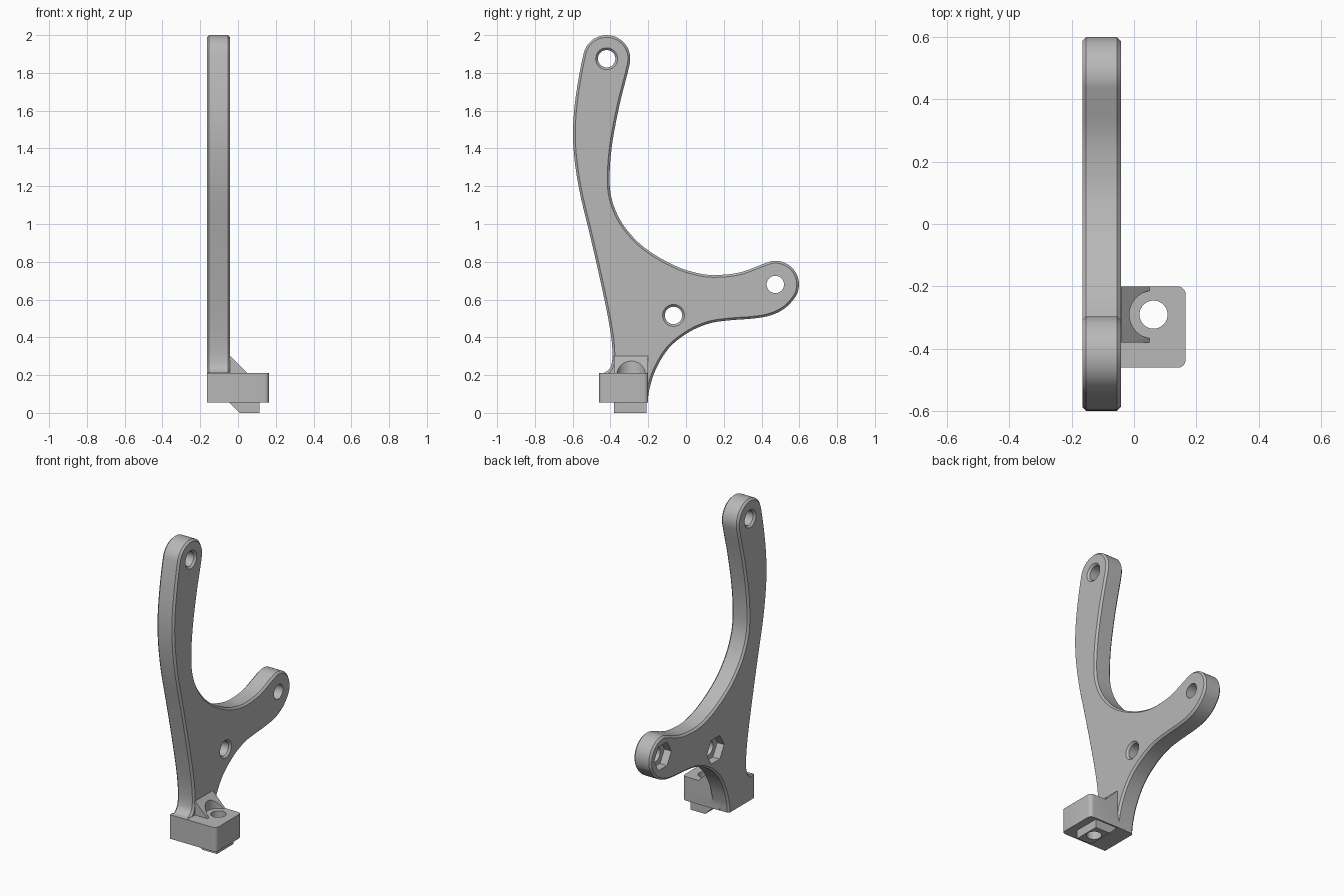
import bpy, bmesh, math
from mathutils import Vector, Matrix
from mathutils.geometry import interpolate_bezier

cube = bpy.data.objects.get("Cube")
if cube:
    bpy.data.objects.remove(cube, do_unlink=True)

GREY = (0.48, 0.48, 0.48, 1)
mat = bpy.data.materials.new("matte_grey")
mat.use_nodes = True
mat.diffuse_color = GREY
mat.node_tree.nodes["Principled BSDF"].inputs["Base Color"].default_value = GREY

X0, X1 = -0.165, -0.042          # faces of the arm plate
BOLT = Vector((0.0625, -0.29))   # vertical bolt through the foot


def make_object(name, bm):
    bmesh.ops.recalc_face_normals(bm, faces=bm.faces[:])
    mesh = bpy.data.meshes.new(name)
    bm.to_mesh(mesh)
    bm.free()
    mesh.materials.append(mat)
    ob = bpy.data.objects.new(name, mesh)
    bpy.context.collection.objects.link(ob)
    return ob


def prism(points, push):
    """Extrude a closed polygon of 3D points along a vector."""
    bm = bmesh.new()
    face = bm.faces.new([bm.verts.new(p) for p in points])
    ext = bmesh.ops.extrude_face_region(bm, geom=[face])["geom"]
    verts = [v for v in ext if isinstance(v, bmesh.types.BMVert)]
    bmesh.ops.translate(bm, verts=verts, vec=push)
    return bm


def cylinder(name, centre, r1, r2, depth, axis="Z", sides=48):
    bm = bmesh.new()
    spin = Matrix.Rotation(math.pi / 2, 4, "Y") if axis == "X" else Matrix()
    bmesh.ops.create_cone(bm, cap_ends=True, segments=sides, radius1=r1, radius2=r2,
                          depth=depth, matrix=Matrix.Translation(centre) @ spin)
    return make_object(name, bm)


def combine(target, tool, operation):
    mod = target.modifiers.new("combine", "BOOLEAN")
    mod.operation, mod.solver, mod.object = operation, "EXACT", tool
    bpy.context.view_layer.objects.active = target
    bpy.ops.object.modifier_apply(modifier=mod.name)
    bpy.data.objects.remove(tool, do_unlink=True)


def arc(cy, cz, r, start, end, steps):
    angles = [math.radians(start + (end - start) * i / steps) for i in range(steps + 1)]
    return [(cy + r * math.cos(a), cz + r * math.sin(a)) for a in angles]


def smooth_path(points, steps=5):
    pts = [Vector((0, *p)) for p in points]
    tan = [(pts[min(i + 1, len(pts) - 1)] - pts[max(i - 1, 0)]).normalized()
           for i in range(len(pts))]
    out = []
    for i in range(len(pts) - 1):
        reach = (pts[i + 1] - pts[i]).length / 3
        out += interpolate_bezier(pts[i], pts[i] + tan[i] * reach,
                                  pts[i + 1] - tan[i + 1] * reach, pts[i + 1], steps + 1)[:-1]
    return out + [pts[-1]]


# Arm plate: curved forked outline, extruded sideways with chamfered rims
TOP, MID, END = (-0.42, 1.875), (-0.066, 0.516), (0.473, 0.68)
outline = [(-0.46, 0.21), (-0.425, 0.216), (-0.396, 0.25), (-0.39, 0.34), (-0.41, 0.49),
           (-0.46, 0.73), (-0.513, 0.96), (-0.565, 1.18), (-0.593, 1.37), (-0.597, 1.53),
           (-0.58, 1.70)]
outline += arc(*TOP, 0.125, 165, -15, 8)
outline += [(-0.352, 1.63), (-0.394, 1.40), (-0.404, 1.21), (-0.384, 1.10), (-0.325, 0.985),
            (-0.22, 0.875), (-0.06, 0.78), (0.07, 0.738), (0.16, 0.73), (0.283, 0.743)]
outline += arc(*END, 0.125, 118, -30, 7)
outline += [(0.525, 0.555), (0.45, 0.517), (0.36, 0.50), (0.23, 0.49), (0.125, 0.474),
            (0.02, 0.43), (-0.087, 0.347), (-0.16, 0.23), (-0.195, 0.12), (-0.203, 0.055)]
path = smooth_path(outline) + [Vector((0, -0.46, 0.055))]
bm = prism([(X0, p.y, p.z) for p in path], (X1 - X0, 0, 0))
rims = []
for e in bm.edges:
    a, b = e.verts[0].co, e.verts[1].co
    mid = (a + b) / 2
    if abs(a.x - b.x) < 1e-5 and mid.z > 0.06 and (mid.z > 0.212 or mid.y > -0.204):
        rims.append(e)
bmesh.ops.bevel(bm, geom=rims, offset=0.012, segments=1, affect="EDGES")
arm = make_object("forked_bracket", bm)

# Foot block with rounded outer corners
bm = bmesh.new()
bmesh.ops.create_cube(bm, size=1, matrix=Matrix.Translation((0.0325, -0.33, 0.1325))
                      @ Matrix.Diagonal((0.265, 0.26, 0.155, 1)))
corners = [e for e in bm.edges if all(v.co.x > 0.1 for v in e.verts)
           and abs(e.verts[0].co.z - e.verts[1].co.z) > 0.1]
bmesh.ops.bevel(bm, geom=corners, offset=0.025, segments=6, profile=0.5, affect="EDGES")
foot = make_object("foot_block", bm)

# Locating tab under the foot
tab = make_object("locating_tab", prism(
    [(x, -0.38, z) for x, z in ((-0.06, 0.07), (0.01, 0), (0.115, 0), (0.115, 0.07))],
    (0, 0.17, 0)))

# Sloped gusset with a round relief for the bolt head
gusset = make_object("gusset", prism(
    [(x, -0.38, z) for x, z in ((-0.1, 0.15), (0.05, 0.15), (0.05, 0.21),
                                (-0.04, 0.3), (-0.1, 0.3))], (0, 0.18, 0)))
combine(gusset, cylinder("relief", (*BOLT, 0.31), 0.077, 0.077, 0.2), "DIFFERENCE")

for part in (foot, tab, gusset):
    combine(arm, part, "UNION")
combine(arm, cylinder("bolt_hole", (*BOLT, 0.1), 0.045, 0.045, 0.6), "DIFFERENCE")

# Cross holes, countersunk rims and nut pockets
for centre in (TOP, MID, END):
    combine(arm, cylinder("hole", (-0.1, *centre), 0.046, 0.046, 0.4, "X"), "DIFFERENCE")
for centre in (TOP, MID):
    combine(arm, cylinder("sink", (X1, *centre), 0.046, 0.07, 0.024, "X"), "DIFFERENCE")
combine(arm, cylinder("sink", (X0, *TOP), 0.07, 0.046, 0.024, "X"), "DIFFERENCE")
for centre in (MID, END):
    combine(arm, cylinder("nut", (X0, *centre), 0.088, 0.088, 0.1, "X", 6), "DIFFERENCE")

bpy.ops.object.select_all(action="DESELECT")
arm.select_set(True)
bpy.context.view_layer.objects.active = arm
bpy.ops.object.shade_smooth_by_angle(angle=math.radians(30))
